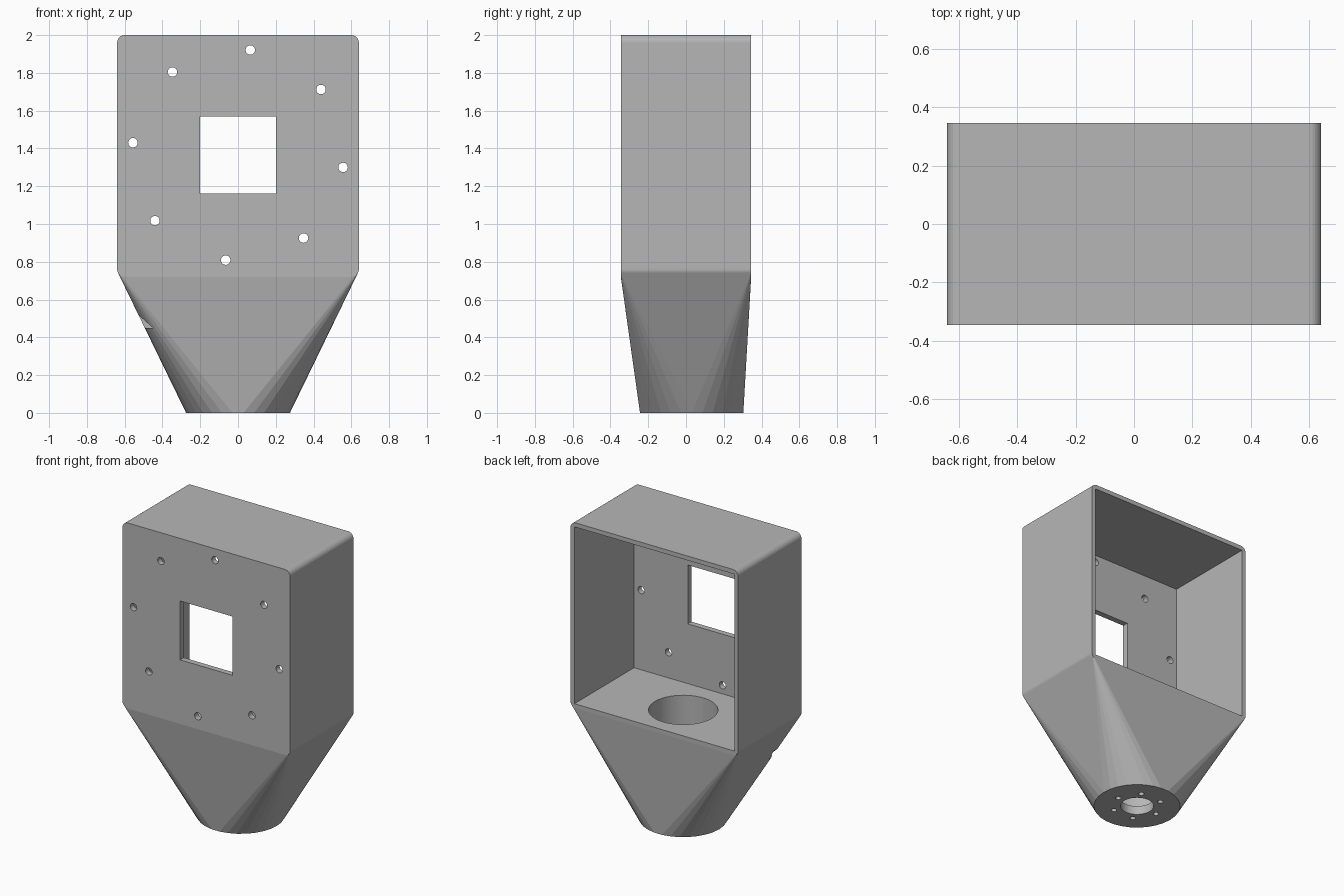
import bpy, bmesh, math
from mathutils import Matrix, Vector

if "Cube" in bpy.data.objects:
    bpy.data.objects.remove(bpy.data.objects["Cube"])

# Main dimensions
HALF_W, HALF_D, WALL, ROUND = 0.64, 0.345, 0.03, 0.04
BOX_LOW, TOP = 0.72, 2.0
MID_Z = (BOX_LOW + TOP) / 2 + 0.005
NOZZLE_Y, NOZZLE_R = 0.03, 0.275

grey = bpy.data.materials.new("plain grey")
grey.use_nodes = True
colour = (0.47, 0.47, 0.47, 1)
grey.diffuse_color = colour
grey.node_tree.nodes["Principled BSDF"].inputs["Base Color"].default_value = colour


def add_object(name, bm):
    bmesh.ops.recalc_face_normals(bm, faces=bm.faces)
    mesh = bpy.data.meshes.new(name)
    bm.to_mesh(mesh)
    bm.free()
    mesh.materials.append(grey)
    ob = bpy.data.objects.new(name, mesh)
    bpy.context.collection.objects.link(ob)
    return ob


def box(name, low, high):
    bm = bmesh.new()
    low, high = Vector(low), Vector(high)
    size = Matrix.Diagonal((high - low).to_4d())
    size[3][3] = 1
    bmesh.ops.create_cube(bm, size=1, matrix=Matrix.Translation((low + high) / 2) @ size)
    return add_object(name, bm)


def cylinder(name, centre, radius, depth, sides=32, along_y=False):
    bm = bmesh.new()
    turn = Matrix.Rotation(math.pi / 2, 4, "X") if along_y else Matrix()
    bmesh.ops.create_cone(bm, cap_ends=True, segments=sides, radius1=radius, radius2=radius,
                          depth=depth, matrix=Matrix.Translation(centre) @ turn)
    return add_object(name, bm)


# Housing: hull of a rounded box and a round foot
bm = bmesh.new()
for corner in range(4):
    cx = (HALF_W - ROUND) * (1 if corner in (0, 3) else -1)
    cz = TOP - ROUND if corner < 2 else BOX_LOW + ROUND
    for step in range(7):
        a = math.radians(90 * corner + 15 * step)
        for y in (-HALF_D, HALF_D):
            bm.verts.new((cx + ROUND * math.cos(a), y, cz + ROUND * math.sin(a)))
for i in range(30):
    a = math.tau * i / 30
    bm.verts.new((NOZZLE_R * math.cos(a), NOZZLE_Y + NOZZLE_R * math.sin(a), 0))
bmesh.ops.convex_hull(bm, input=bm.verts)
bmesh.ops.dissolve_limit(bm, angle_limit=0.005, verts=bm.verts, edges=bm.edges)
housing = add_object("housing", bm)

# Open back cavity, square window, bore and foot hole
cutters = [
    box("cavity_cutter", (-HALF_W + WALL, -HALF_D + 0.04, BOX_LOW + WALL),
        (HALF_W - WALL, 0.6, TOP - WALL)),
    box("window_cutter", (-0.2, -0.6, MID_Z - 0.203), (0.2, 0, MID_Z + 0.203)),
    cylinder("bore_cutter", (0, NOZZLE_Y, 0.45), 0.217, 0.78, 64),
    cylinder("foot_hole_cutter", (0, NOZZLE_Y, 0.03), 0.106, 0.3, 48),
]

# Ring of screw holes through the front wall
for i in range(8):
    a = math.radians(83.3 + 45 * i)
    cutters.append(cylinder("front_hole_cutter",
                            (0.56 * math.cos(a), -HALF_D, MID_Z + 0.56 * math.sin(a)),
                            0.025, 0.3, 24, True))

# Ring of screw holes through the foot
for i in range(6):
    a = math.tau * i / 6
    cutters.append(cylinder("foot_screw_cutter",
                            (0.157 * math.cos(a), NOZZLE_Y + 0.157 * math.sin(a), 0.03),
                            0.018, 0.2, 20))

# Small wedge notch on the right front corner of the funnel
bm = bmesh.new()
wedge = [(-0.45, 0.45), (-0.65, 0.45), (-0.65, 0.628)]
face = bm.faces.new([bm.verts.new((x, -0.5, z)) for x, z in wedge])
ext = bmesh.ops.extrude_face_region(bm, geom=[face])["geom"]
bmesh.ops.translate(bm, vec=(0, 0.3, 0), verts=[g for g in ext if isinstance(g, bmesh.types.BMVert)])
cutters.append(add_object("notch_cutter", bm))

# Cut everything out, then bake the result
for cutter in cutters:
    cutter.hide_render = True
    mod = housing.modifiers.new(cutter.name, "BOOLEAN")
    mod.operation, mod.solver, mod.object = "DIFFERENCE", "EXACT", cutter
bpy.context.view_layer.update()
result = bpy.data.meshes.new_from_object(
    housing.evaluated_get(bpy.context.evaluated_depsgraph_get()))
housing.modifiers.clear()
housing.data = result
for cutter in cutters:
    bpy.data.objects.remove(cutter)
result.materials.clear()
result.materials.append(grey)
for poly in result.polygons:
    poly.material_index = 0
